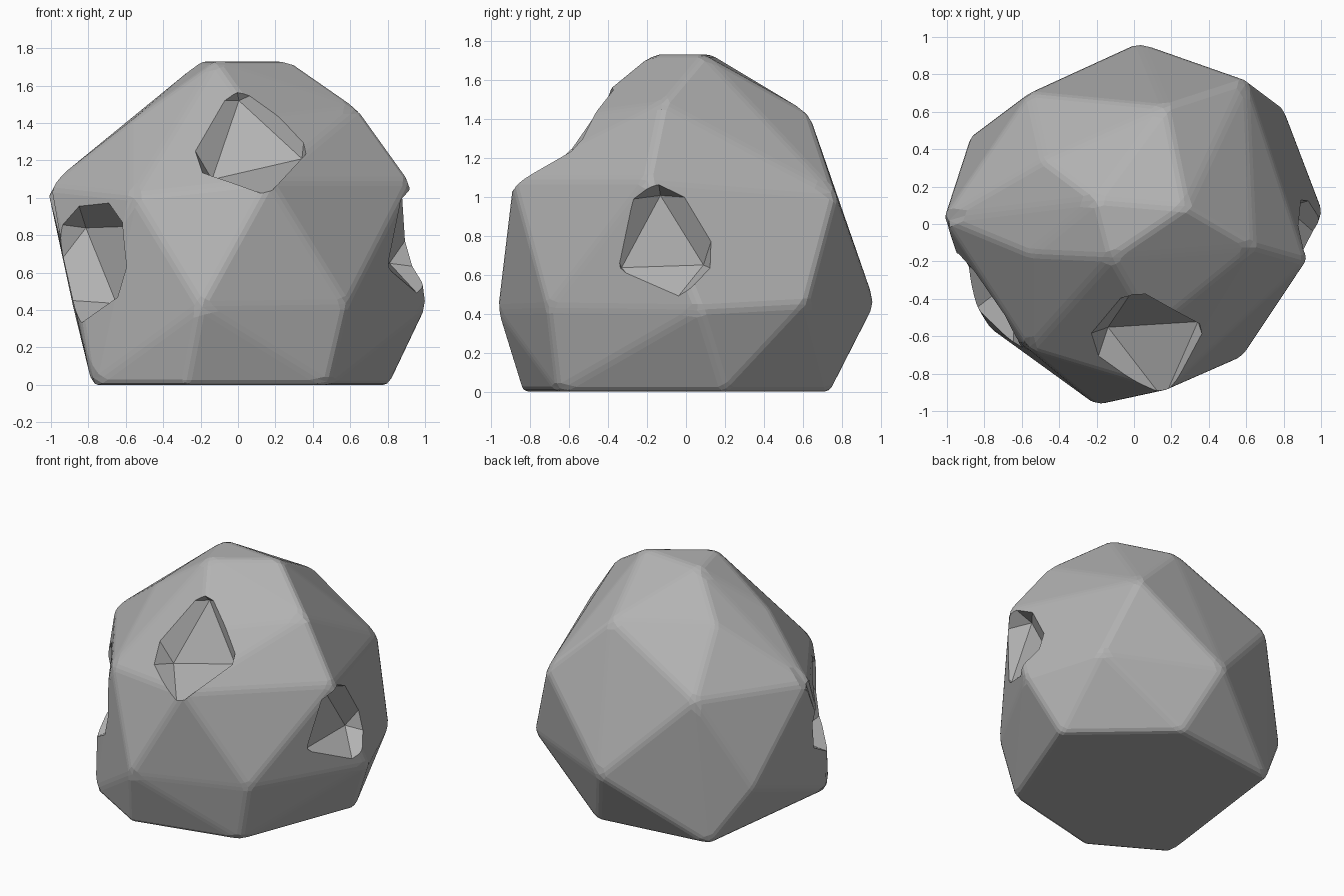
import bpy, bmesh
from mathutils import Vector, Matrix

if "Cube" in bpy.data.objects:
    bpy.data.objects.remove(bpy.data.objects["Cube"])

# Corner points of the boulder, grouped in rings from base to top
CORNERS = [
    # flat base
    (-.28, -.84, 0), (.48, -.66, 0), (.81, .20, 0), (.20, .74, 0), (-.63, .63, 0), (-.78, -.55, 0),
    # lower belt
    (1.01, .07, .42), (.80, .62, .45), (.03, .97, .45), (-.88, .46, .41),
    (-.85, -.43, .42), (-.20, -.97, .42), (.58, -.71, .43),
    # upper belt
    (.92, -.20, 1.09), (.17, -.89, 1.09), (-.56, -.67, 1.01), (-1.02, .03, 1.06),
    (-.56, .70, 1.06), (.60, .77, 1.01),
    # shoulder
    (.64, -.12, 1.48), (.17, .63, 1.43), (-.48, .34, 1.47), (-.56, -.16, 1.42), (.10, -.56, 1.42),
    # flat top
    (-.12, -.18, 1.73), (.28, .09, 1.73), (-.20, .13, 1.73),
]

# Chipped hollows: cutter centre, radius, inward direction, twist
CHIPS = [
    ((.05, -.80, 1.45), .47, (.05, .85, -.45), .3),
    ((-.95, -.52, .69), .45, (.80, .60, .05), .9),
    ((1.11, -.14, .78), .40, (-1, .05, -.05), .2),
]

stone = bpy.data.materials.new("stone grey")
stone.diffuse_color = (.45, .45, .45, 1)
stone.use_nodes = True
stone.node_tree.nodes["Principled BSDF"].inputs["Base Color"].default_value = stone.diffuse_color


def make_object(name, bm):
    mesh = bpy.data.meshes.new(name)
    bm.to_mesh(mesh)
    bm.free()
    mesh.materials.append(stone)
    obj = bpy.data.objects.new(name, mesh)
    bpy.context.collection.objects.link(obj)
    return obj


# Boulder body: hull of the corners with worn edges
bm = bmesh.new()
for p in CORNERS:
    bm.verts.new(p)
hull = bmesh.ops.convex_hull(bm, input=bm.verts[:])
loose = [v for v in bm.verts if not v.link_faces]
bmesh.ops.delete(bm, geom=loose, context='VERTS')
bmesh.ops.dissolve_limit(bm, angle_limit=.03, verts=bm.verts[:], edges=bm.edges[:])
bmesh.ops.recalc_face_normals(bm, faces=bm.faces[:])
bmesh.ops.bevel(bm, geom=bm.edges[:], offset=.028, offset_type='OFFSET',
                segments=2, profile=.5, affect='EDGES', clamp_overlap=True)
boulder = make_object("boulder", bm)

# Chips: faceted cutters with one facet turned to the stone
for centre, radius, inward, twist in CHIPS:
    bm = bmesh.new()
    bmesh.ops.create_icosphere(bm, subdivisions=1, radius=radius)
    bm.faces.ensure_lookup_table()
    d = Vector(inward).normalized()
    turn = bm.faces[0].normal.rotation_difference(d).to_matrix().to_4x4()
    bm.transform(Matrix.Translation(centre) @ Matrix.Rotation(twist, 4, d) @ turn)
    cutter = make_object("chip_cutter", bm)
    cutter.hide_render = True
    cut = boulder.modifiers.new("chip", 'BOOLEAN')
    cut.operation = 'DIFFERENCE'
    cut.solver = 'EXACT'
    cut.object = cutter
    bpy.context.view_layer.objects.active = boulder
    bpy.ops.object.modifier_apply(modifier=cut.name)
    bpy.data.objects.remove(cutter)
